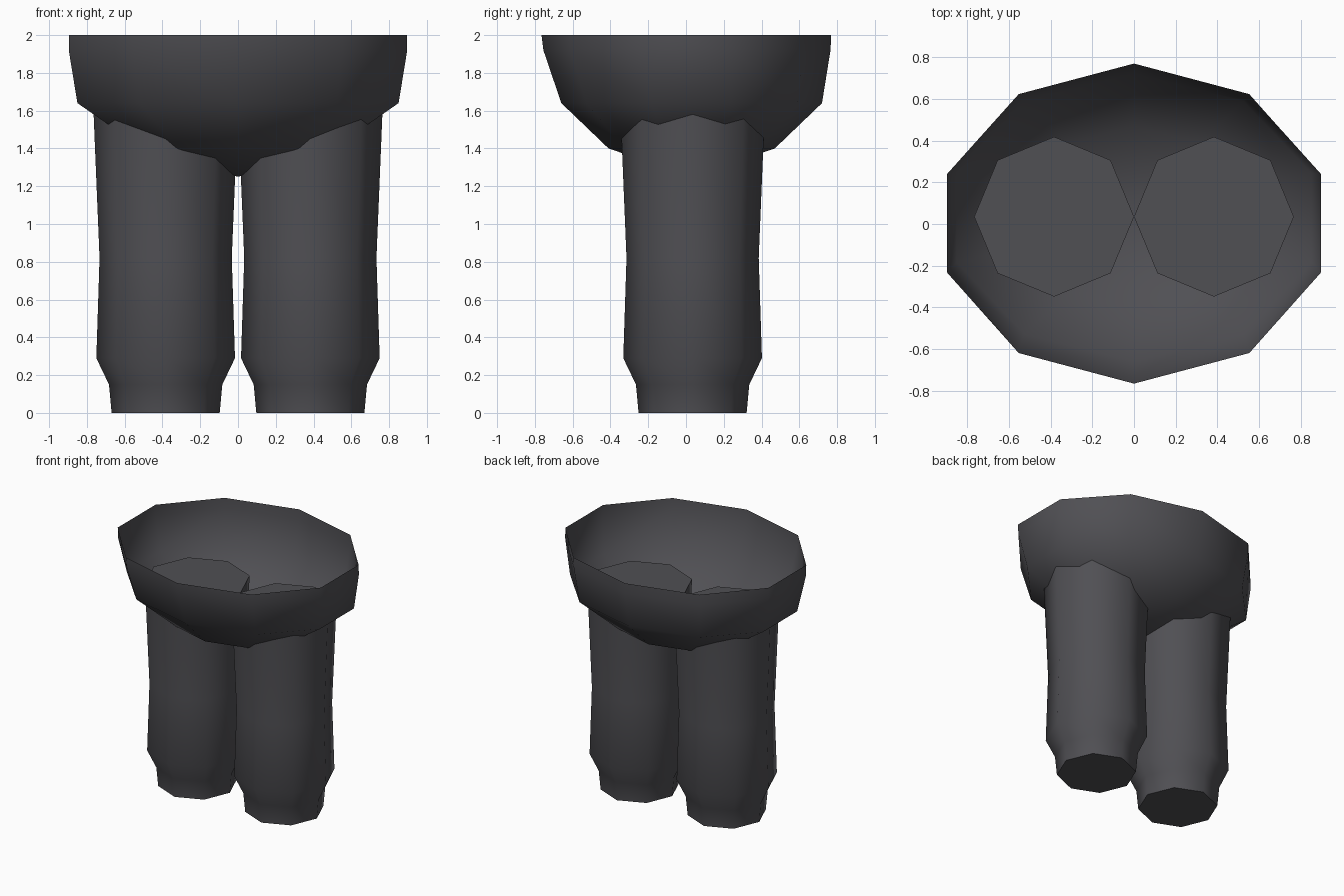
import bpy, bmesh, math

if "Cube" in bpy.data.objects:
    bpy.data.objects.remove(bpy.data.objects["Cube"])

cloth = bpy.data.materials.new("dark grey cloth")
cloth.diffuse_color = (0.08, 0.079, 0.088, 1)
cloth.use_nodes = True
cloth.node_tree.nodes["Principled BSDF"].inputs["Base Color"].default_value = cloth.diffuse_color


def loft(name, rings, sides, caps=False, pole=None):
    """Join elliptical rings (cx, cy, z, rx, ry), listed from top to bottom."""
    bm = bmesh.new()
    loops = []
    for cx, cy, z, rx, ry in rings:
        angles = [math.pi / 2 + 2 * math.pi * i / sides for i in range(sides)]
        loops.append([bm.verts.new((cx + rx * math.cos(a), cy + ry * math.sin(a), z))
                      for a in angles])
    for top, low in zip(loops, loops[1:]):
        for i in range(sides):
            j = (i + 1) % sides
            bm.faces.new((top[i], low[i], low[j], top[j]))
    if caps:
        bm.faces.new(loops[0])
        bm.faces.new(loops[-1][::-1])
    if pole:
        tip = bm.verts.new(pole)
        for i in range(sides):
            bm.faces.new((loops[-1][i], tip, loops[-1][(i + 1) % sides]))
    mesh = bpy.data.meshes.new(name)
    bm.to_mesh(mesh)
    bm.free()
    mesh.materials.append(cloth)
    obj = bpy.data.objects.new(name, mesh)
    bpy.context.collection.objects.link(obj)
    bpy.ops.object.select_all(action='DESELECT')
    obj.select_set(True)
    bpy.context.view_layer.objects.active = obj
    bpy.ops.object.shade_smooth_by_angle(angle=math.radians(65))
    return obj


# Open hip bowl, ten-sided, closing to a point between the legs
loft("hips", [(0, 0.002, 2.00, 0.940, 0.767),
              (0, 0.005, 1.92, 0.942, 0.760),
              (0, 0.030, 1.64, 0.894, 0.690),
              (0, 0.030, 1.40, 0.530, 0.440)], 10, pole=(0, 0.03, 1.25))

# Two eight-sided trouser legs with narrow cuffs
leg_profile = [(1.62, 0.383), (0.82, 0.350), (0.29, 0.367), (0.15, 0.300), (0.0, 0.286)]
for side, label in ((-1, "left"), (1, "right")):
    loft(label + "_leg", [(side * 0.383, 0.035, z, r, r) for z, r in leg_profile],
         8, caps=True)
